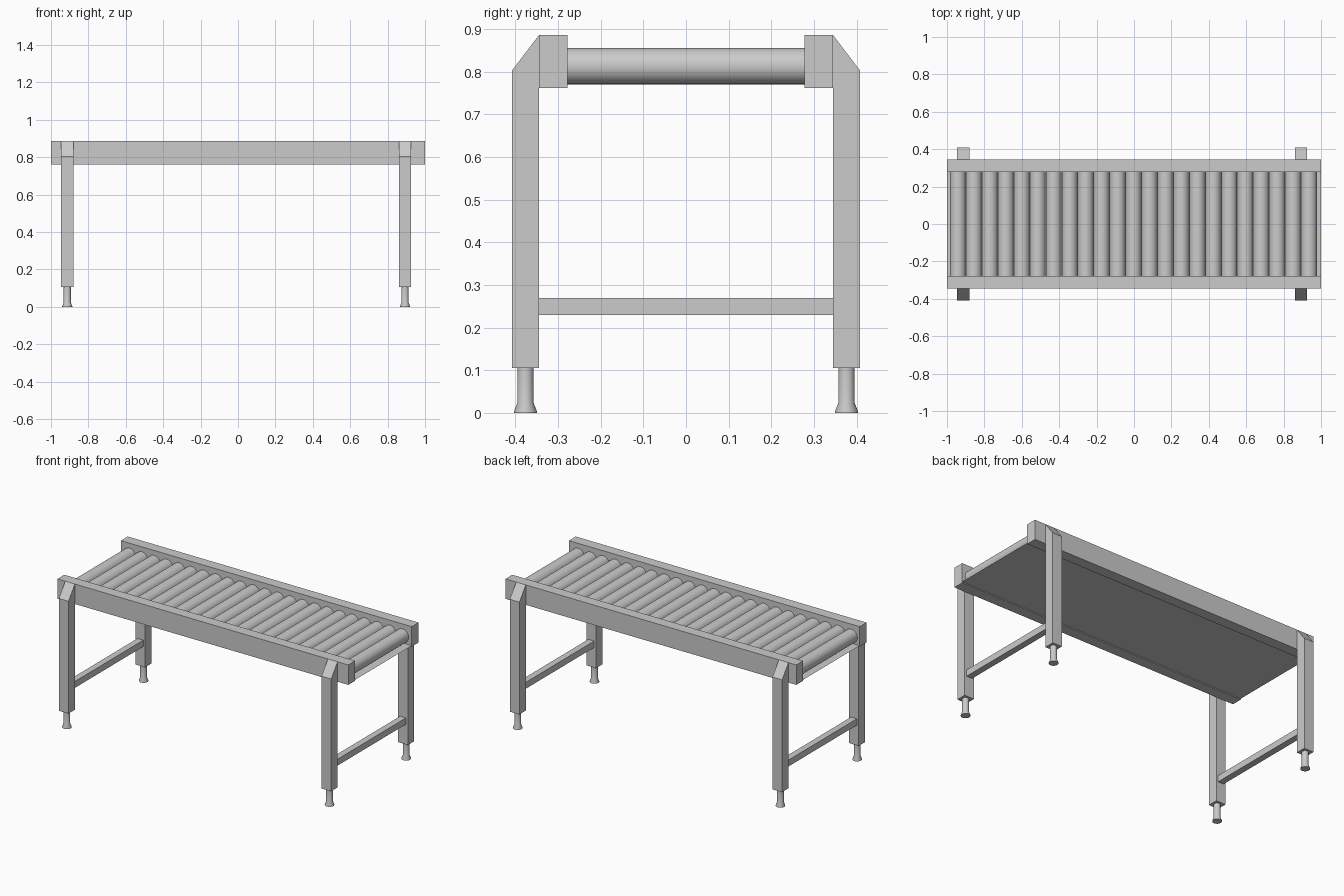
import bpy, bmesh, math
from mathutils import Matrix

if "Cube" in bpy.data.objects:
    bpy.data.objects.remove(bpy.data.objects["Cube"])


def make_object(name, bm, smooth=False):
    bmesh.ops.recalc_face_normals(bm, faces=bm.faces)
    mesh = bpy.data.meshes.new(name)
    bm.to_mesh(mesh)
    bm.free()
    ob = bpy.data.objects.new(name, mesh)
    bpy.context.collection.objects.link(ob)
    if smooth:
        bpy.ops.object.select_all(action='DESELECT')
        ob.select_set(True)
        bpy.context.view_layer.objects.active = ob
        bpy.ops.object.shade_smooth_by_angle(angle=math.radians(30))
    return ob


def box(name, x0, x1, y0, y1, z0, z1):
    bm = bmesh.new()
    m = Matrix.Translation(((x0 + x1) / 2, (y0 + y1) / 2, (z0 + z1) / 2))
    bmesh.ops.create_cube(bm, size=1, matrix=m @ Matrix.Diagonal((x1 - x0, y1 - y0, z1 - z0, 1)))
    return make_object(name, bm)


def prism_x(name, profile, x0, x1):
    """Extrude a (y, z) profile along x."""
    bm = bmesh.new()
    face = bm.faces.new([bm.verts.new((x0, y, z)) for y, z in profile])
    ext = bmesh.ops.extrude_face_region(bm, geom=[face])
    verts = [v for v in ext['geom'] if isinstance(v, bmesh.types.BMVert)]
    bmesh.ops.translate(bm, verts=verts, vec=(x1 - x0, 0, 0))
    return make_object(name, bm)


def lathe(name, profile, x, y, seg=32):
    """Spin (radius, z) rings around a vertical axis, capped at both ends."""
    bm = bmesh.new()
    rings = [[bm.verts.new((x + r * math.cos(math.tau * i / seg),
                            y + r * math.sin(math.tau * i / seg), z))
              for i in range(seg)] for r, z in profile]
    for a, b in zip(rings, rings[1:]):
        for i in range(seg):
            j = (i + 1) % seg
            bm.faces.new((a[i], a[j], b[j], b[i]))
    bm.faces.new(rings[0])
    bm.faces.new(rings[-1])
    return make_object(name, bm, smooth=True)


RAIL_IN, RAIL_OUT, LEG_OUT = 0.278, 0.345, 0.408
RAIL_LOW, RAIL_TOP = 0.762, 0.886

# Side rails
for side, s in (("front", -1), ("back", 1)):
    ya, yb = sorted((s * RAIL_IN, s * RAIL_OUT))
    box(side + "_rail", -1, 1, ya, yb, RAIL_LOW, RAIL_TOP)

# Thin sheet below the rollers
bm = bmesh.new()
bm.faces.new([bm.verts.new((x, y, 0.768)) for x, y in
              ((-1, -RAIL_IN), (1, -RAIL_IN), (1, RAIL_IN), (-1, RAIL_IN))])
make_object("under_sheet", bm)

# Rollers
COUNT, FIRST, LAST, RADIUS = 23, -0.941, 0.936, 0.0425
for i in range(COUNT):
    x = FIRST + (LAST - FIRST) * i / (COUNT - 1)
    bm = bmesh.new()
    m = Matrix.Translation((x, 0, 0.813)) @ Matrix.Rotation(math.pi / 2, 4, 'X')
    bmesh.ops.create_cone(bm, cap_ends=True, segments=32, radius1=RADIUS, radius2=RADIUS,
                          depth=2 * RAIL_IN, matrix=m)
    make_object(f"roller_{i + 1}", bm, smooth=True)

# Leg frames: bevelled legs, adjustable feet and cross bars
for end, x in (("left", -0.913), ("right", 0.893)):
    for side, s in (("front", -1), ("back", 1)):
        profile = [(s * RAIL_OUT, 0.105), (s * LEG_OUT, 0.105),
                   (s * LEG_OUT, 0.803), (s * RAIL_OUT, RAIL_TOP)]
        prism_x(f"{side}_{end}_leg", profile, x - 0.033, x + 0.033)
        lathe(f"{side}_{end}_foot",
              [(0.027, 0), (0.027, 0.003), (0.019, 0.024), (0.019, 0.106)],
              x, s * (RAIL_OUT + LEG_OUT) / 2)
    box(end + "_cross_bar", x - 0.02, x + 0.02, -RAIL_OUT, RAIL_OUT, 0.23, 0.27)
